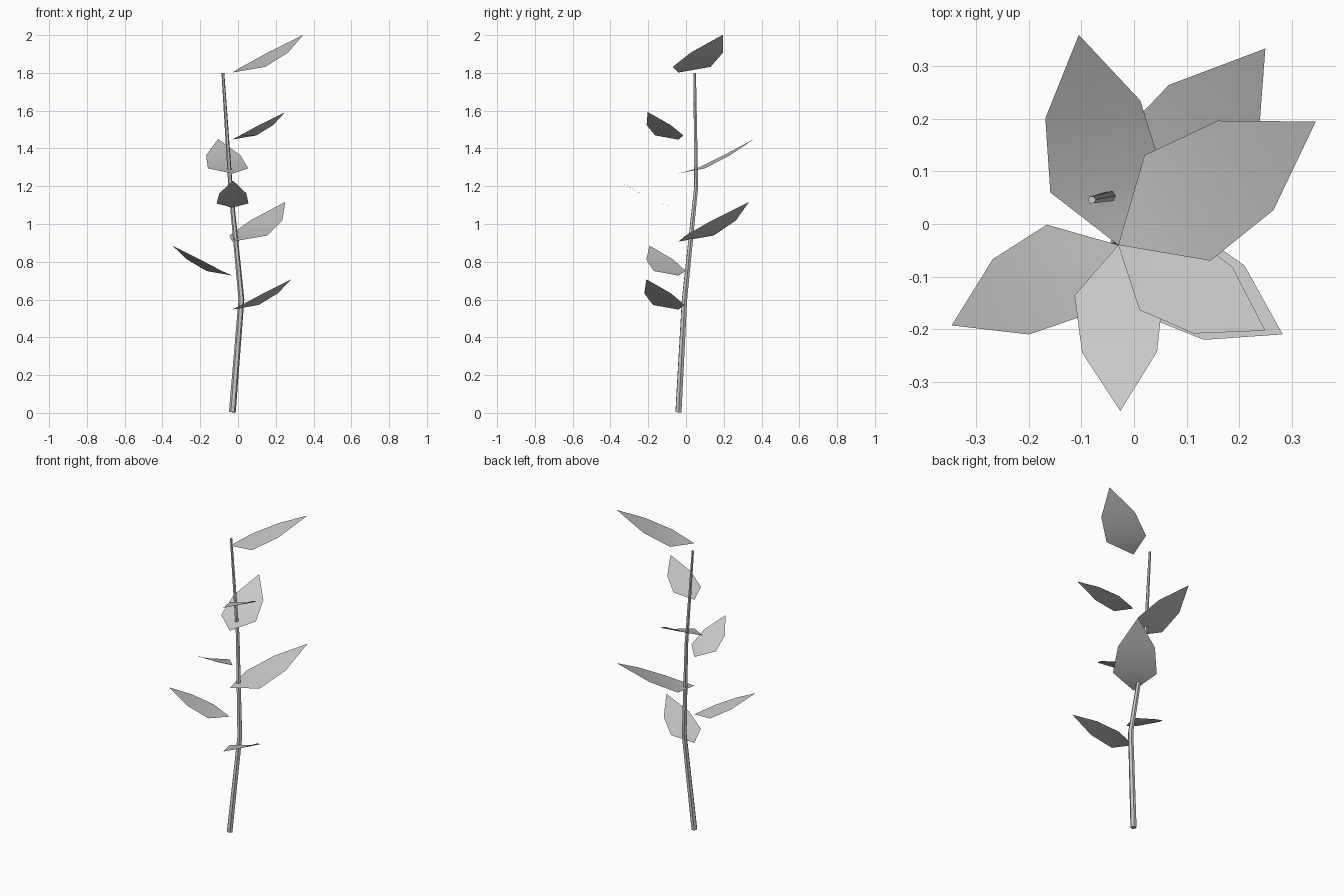
import bpy
import bmesh
from math import hypot, atan2
from mathutils import Matrix, Vector

if "Cube" in bpy.data.objects:
    bpy.data.objects.remove(bpy.data.objects["Cube"])


def make_material(name, value):
    mat = bpy.data.materials.new(name)
    mat.use_nodes = True
    color = (value, value, value, 1)
    mat.diffuse_color = color
    mat.node_tree.nodes["Principled BSDF"].inputs["Base Color"].default_value = color
    return mat


grey = make_material("plain grey", 0.58)
ROOT_X, ROOT_Y = -0.03, -0.04


# Stem: a crooked, tapering six-sided tube
def make_stem():
    path = [(ROOT_X, ROOT_Y, 0.004, 0.018), (0.018, -0.008, 0.6, 0.0155),
            (-0.04, 0.054, 1.2, 0.0115), (-0.08, 0.046, 1.8, 0.0075)]
    curve = bpy.data.curves.new("stem", "CURVE")
    curve.dimensions = "3D"
    curve.bevel_depth = 1
    curve.bevel_resolution = 1
    curve.use_fill_caps = True
    spline = curve.splines.new("POLY")
    spline.points.add(len(path) - 1)
    for point, (x, y, z, radius) in zip(spline.points, path):
        point.co = (x, y, z, 1)
        point.radius = radius
    curve.materials.append(grey)
    stem = bpy.data.objects.new("stem", curve)
    bpy.context.collection.objects.link(stem)
    bpy.ops.object.select_all(action="DESELECT")
    stem.select_set(True)
    bpy.context.view_layer.objects.active = stem
    bpy.ops.object.convert(target="MESH")
    bpy.ops.object.shade_smooth_by_angle()


# Leaf: a unit-length upcurved blade, scaled and turned to reach its tip
def make_leaf(name, height, tip_x, tip_y):
    reach = Vector((tip_x - ROOT_X, tip_y - ROOT_Y))
    bm = bmesh.new()
    base = bm.verts.new((0, 0, 0))
    tip = bm.verts.new((1, 0, 0.45))
    near = [bm.verts.new((0.3, s * 0.267, 0.068)) for s in (-1, 1)]
    far = [bm.verts.new((0.645, s * 0.226, 0.24)) for s in (-1, 1)]
    bm.faces.new((base, near[0], near[1]))
    bm.faces.new((near[0], far[0], far[1], near[1]))
    bm.faces.new((far[0], tip, far[1]))
    for face in bm.faces:
        face.smooth = True
    bm.transform(Matrix.Translation((ROOT_X, ROOT_Y, height))
                 @ Matrix.Rotation(atan2(reach.y, reach.x), 4, "Z")
                 @ Matrix.Scale(hypot(reach.x, reach.y), 4))
    mesh = bpy.data.meshes.new(name)
    bm.to_mesh(mesh)
    bm.free()
    mesh.materials.append(grey)
    bpy.context.collection.objects.link(bpy.data.objects.new(name, mesh))


make_stem()
# Side leaves climb at an even spacing
tips = [(0.283, -0.21), (-0.347, -0.193), (0.25, 0.334),
        (-0.026, -0.356), (-0.105, 0.36), (0.25, -0.203)]
for i, (x, y) in enumerate(tips):
    make_leaf(f"side_leaf_{i + 1}", 0.547 + 0.18 * i, x, y)
make_leaf("top_leaf", 1.802, 0.346, 0.195)
